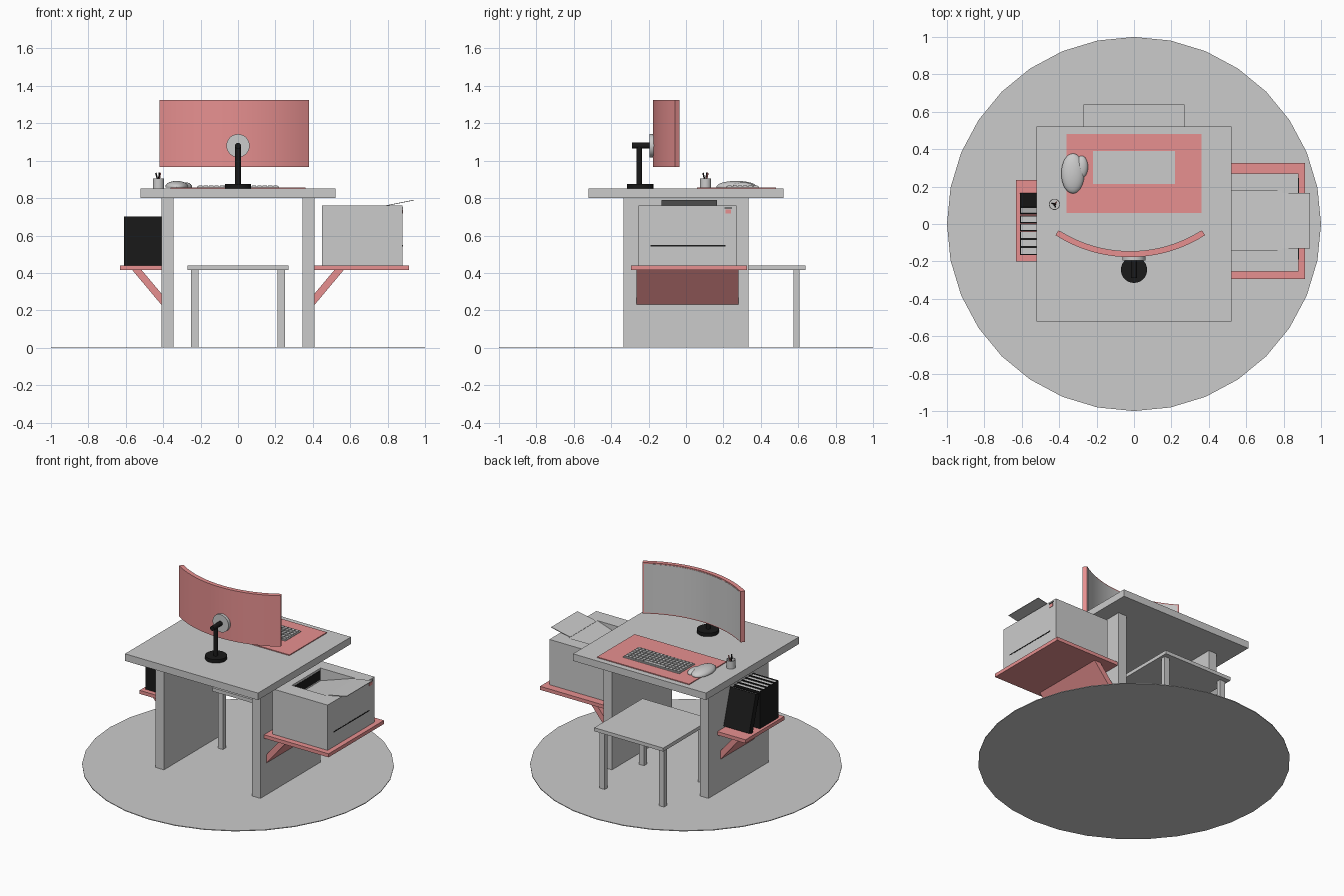
import bpy, bmesh, math
from mathutils import Matrix, Vector

if "Cube" in bpy.data.objects:
    bpy.data.objects.remove(bpy.data.objects["Cube"])


def material(name, rgb):
    m = bpy.data.materials.new(name)
    m.diffuse_color = (*rgb, 1)
    m.use_nodes = True
    m.node_tree.nodes["Principled BSDF"].inputs["Base Color"].default_value = m.diffuse_color
    return m


RED = material("red", (0.8, 0.28, 0.28))
BLACK = material("black", (0.01, 0.01, 0.01))


def finish(name, bm, mat=None, smooth=False):
    bmesh.ops.recalc_face_normals(bm, faces=bm.faces)
    me = bpy.data.meshes.new(name)
    bm.to_mesh(me)
    bm.free()
    ob = bpy.data.objects.new(name, me)
    bpy.context.collection.objects.link(ob)
    if mat:
        me.materials.append(mat)
    if smooth:
        bpy.ops.object.select_all(action='DESELECT')
        ob.select_set(True)
        bpy.context.view_layer.objects.active = ob
        bpy.ops.object.shade_smooth_by_angle(angle=math.radians(35))
    return ob


def add_box(bm, x0, x1, y0, y1, z0, z1):
    m = Matrix.Translation(((x0 + x1) / 2, (y0 + y1) / 2, (z0 + z1) / 2))
    bmesh.ops.create_cube(bm, size=1, matrix=m @ Matrix.Diagonal((x1 - x0, y1 - y0, z1 - z0, 1)))


def box(name, *dims, mat=None):
    bm = bmesh.new()
    add_box(bm, *dims)
    return finish(name, bm, mat)


def prism(name, pts, offset, mat=None, smooth=False):
    """Extrude a closed outline of 3D points by an offset vector."""
    bm = bmesh.new()
    f = bm.faces.new([bm.verts.new(p) for p in pts])
    r = bmesh.ops.extrude_face_region(bm, geom=[f])
    bmesh.ops.translate(bm, vec=offset, verts=[v for v in r["geom"] if isinstance(v, bmesh.types.BMVert)])
    if not any(len(g.verts) == len(pts) and g != f for g in bm.faces) or len(bm.faces) < len(pts) + 2:
        bm.faces.new([v for v in f.verts])
    return finish(name, bm, mat, smooth)


def prism_y(name, xz, y0, y1, mat=None):
    return prism(name, [(x, y0, z) for x, z in xz], (0, y1 - y0, 0), mat)


def rod(name, a, b, r, sides=24, mat=None):
    a, b = Vector(a), Vector(b)
    bm = bmesh.new()
    m = Matrix.Translation((a + b) / 2) @ (b - a).to_track_quat('Z', 'Y').to_matrix().to_4x4()
    bmesh.ops.create_cone(bm, cap_ends=True, segments=sides, radius1=r, radius2=r, depth=(b - a).length, matrix=m)
    return finish(name, bm, mat, True)


# floor
rod("floor_disc", (0, 0, 0), (0, 0, 0.005), 1.0, 32)

# desk
box("desk_top", -0.52, 0.52, -0.52, 0.52, 0.80, 0.85)
for s, side in ((-1, "left"), (1, "right")):
    x = sorted((0.345 * s, 0.41 * s))
    box("desk_leg_" + side, *x, -0.335, 0.335, 0.005, 0.80)

# stool
box("stool_seat", -0.27, 0.27, 0.10, 0.64, 0.415, 0.44)
for i, (sx, sy) in enumerate([(-1, -1), (1, -1), (1, 1), (-1, 1)]):
    cx, cy = 0.232 * sx, 0.37 + 0.22 * sy
    box(f"stool_leg_{i + 1}", cx - 0.02, cx + 0.02, cy - 0.016, cy + 0.016, 0.005, 0.415)


# curved monitor
def curved_slab(name, r_in, r_out, half, z0, z1, mat=None, n=20):
    ang = [math.radians(half) * (2 * i / n - 1) for i in range(n + 1)]
    pt = lambda r, a: (-0.02 + r * math.sin(a), 0.563 - r * math.cos(a), z0)
    pts = [pt(r_out, a) for a in ang] + [pt(r_in, a) for a in reversed(ang)]
    return prism(name, pts, (0, 0, z1 - z0), mat, True)


curved_slab("monitor_shell", 0.71, 0.74, 32.7, 0.965, 1.325, RED)
curved_slab("monitor_screen", 0.708, 0.712, 32.0, 0.973, 1.317)
rod("stand_base", (0, -0.245, 0.85), (0, -0.245, 0.875), 0.07, 32, BLACK)
rod("stand_pole", (0, -0.25, 0.87), (0, -0.25, 1.085), 0.015, 20, BLACK)
rod("stand_arm", (0, -0.29, 1.08), (0, -0.19, 1.08), 0.016, 20, BLACK)
rod("monitor_mount", (0, -0.195, 1.08), (0, -0.165, 1.08), 0.062, 32)

# desk pad and keyboard
box("desk_pad", -0.36, 0.36, 0.06, 0.48, 0.85, 0.856, mat=RED)
box("keyboard_base", -0.22, 0.22, 0.215, 0.39, 0.856, 0.861)
bm = bmesh.new()
cols, rows = 15, 6
px, py = 0.43 / cols, 0.165 / rows
for r in range(rows):
    for c in range(cols):
        if r == 5 and 4 <= c <= 9:
            continue
        x, y = -0.215 + c * px, 0.22 + r * py
        add_box(bm, x + 0.003, x + px - 0.003, y + 0.003, y + py - 0.003, 0.861, 0.867)
add_box(bm, -0.215 + 4 * px + 0.003, -0.215 + 10 * px - 0.003, 0.22 + 5 * py + 0.003, 0.382, 0.861, 0.867)
finish("keyboard_keys", bm)


# mouse
def dome(name, loc, scale):
    bm = bmesh.new()
    m = Matrix.Translation(loc) @ Matrix.Diagonal((*scale, 1))
    bmesh.ops.create_uvsphere(bm, u_segments=32, v_segments=16, radius=1, matrix=m)
    cut = bmesh.ops.bisect_plane(bm, geom=bm.verts[:] + bm.edges[:] + bm.faces[:],
                                 plane_co=(0, 0, 0.8555), plane_no=(0, 0, 1), clear_inner=True)
    bmesh.ops.holes_fill(bm, edges=[e for e in cut["geom_cut"] if isinstance(e, bmesh.types.BMEdge)])
    return finish(name, bm, None, True)


dome("mouse_body", (-0.327, 0.27, 0.86), (0.062, 0.107, 0.032))
dome("mouse_thumb_rest", (-0.28, 0.305, 0.86), (0.034, 0.06, 0.024))

# pen cup, hollow, with pens
bm = bmesh.new()
prof = [(0, 0.85), (0.03, 0.85), (0.03, 0.905), (0.026, 0.905), (0.026, 0.856), (0, 0.856)]
vs = [bm.verts.new((x - 0.425, 0.105, z)) for x, z in prof]
es = [bm.edges.new(p) for p in zip(vs, vs[1:])]
bmesh.ops.spin(bm, geom=vs + es, cent=(-0.425, 0.105, 0), axis=(0, 0, 1), angle=math.tau, steps=24)
bmesh.ops.remove_doubles(bm, verts=bm.verts, dist=1e-5)
finish("pen_cup", bm, None, True)
for i, (dx, dy, mat) in enumerate([(-0.014, 0.006, BLACK), (0.01, 0.012, RED), (0.004, -0.014, BLACK)]):
    rod(f"pen_{i + 1}", (-0.425 - dx * 0.3, 0.105 - dy * 0.3, 0.857), (-0.425 + dx, 0.105 + dy, 0.935), 0.004, 10, mat)

# side shelves with slanted braces
box("right_shelf", 0.41, 0.915, -0.295, 0.325, 0.415, 0.44, mat=RED)
box("left_shelf", -0.63, -0.41, -0.20, 0.235, 0.415, 0.44, mat=RED)
brace = [(0.41, 0.23), (0.565, 0.415), (0.515, 0.415), (0.41, 0.29)]
prism_y("right_brace", brace, -0.265, 0.28, RED)
prism_y("left_brace", [(-x, z) for x, z in brace], -0.165, 0.20, RED)

# binders: black U-shaped cover around grey pages, last one leaning
W, H, T = 0.041, 0.262, 0.005
for i in range(6):
    u = [(-0.61, 0), (-0.61, W), (-0.41, W), (-0.41, W - T), (-0.61 + T, W - T), (-0.61 + T, T), (-0.41, T), (-0.41, 0)]
    cover = prism(f"binder_cover_{i + 1}", [(x, y, 0) for x, y in u], (0, 0, H), BLACK)
    pages = box(f"binder_pages_{i + 1}", -0.61 + T, -0.414, T, W - T, 0.006, H - 0.005)
    for ob in (cover, pages):
        ob.location = (0, -0.165 + 0.0425 * i if i < 5 else 0.126, 0.44)
        if i == 5:
            ob.rotation_euler.x = math.radians(16.5)

# printer body with a sloped output recess
body = box("printer_body", 0.45, 0.88, -0.255, 0.27, 0.44, 0.76)
cutter = prism_y("recess_cutter", [(0.52, 0.67), (0.79, 0.7595), (0.79, 0.80), (0.52, 0.80)], -0.14, 0.18)
cutter.hide_render = True
mod = body.modifiers.new("recess", 'BOOLEAN')
mod.operation, mod.object, mod.solver = 'DIFFERENCE', cutter, 'EXACT'
bpy.context.view_layer.objects.active = body
bpy.ops.object.modifier_apply(modifier=mod.name)
bpy.data.objects.remove(cutter)
box("printer_output_slot", 0.519, 0.522, -0.13, 0.17, 0.68, 0.745, mat=BLACK)
prism_y("printer_paper_flap", [(0.79, 0.757), (0.94, 0.787), (0.94, 0.791), (0.79, 0.761)], -0.13, 0.165)
box("printer_front_slot", 0.878, 0.8815, -0.19, 0.21, 0.541, 0.548, mat=BLACK)
box("printer_button", 0.878, 0.883, 0.21, 0.24, 0.717, 0.738, mat=RED)
box("printer_display", 0.878, 0.882, 0.205, 0.245, 0.744, 0.75, mat=BLACK)
